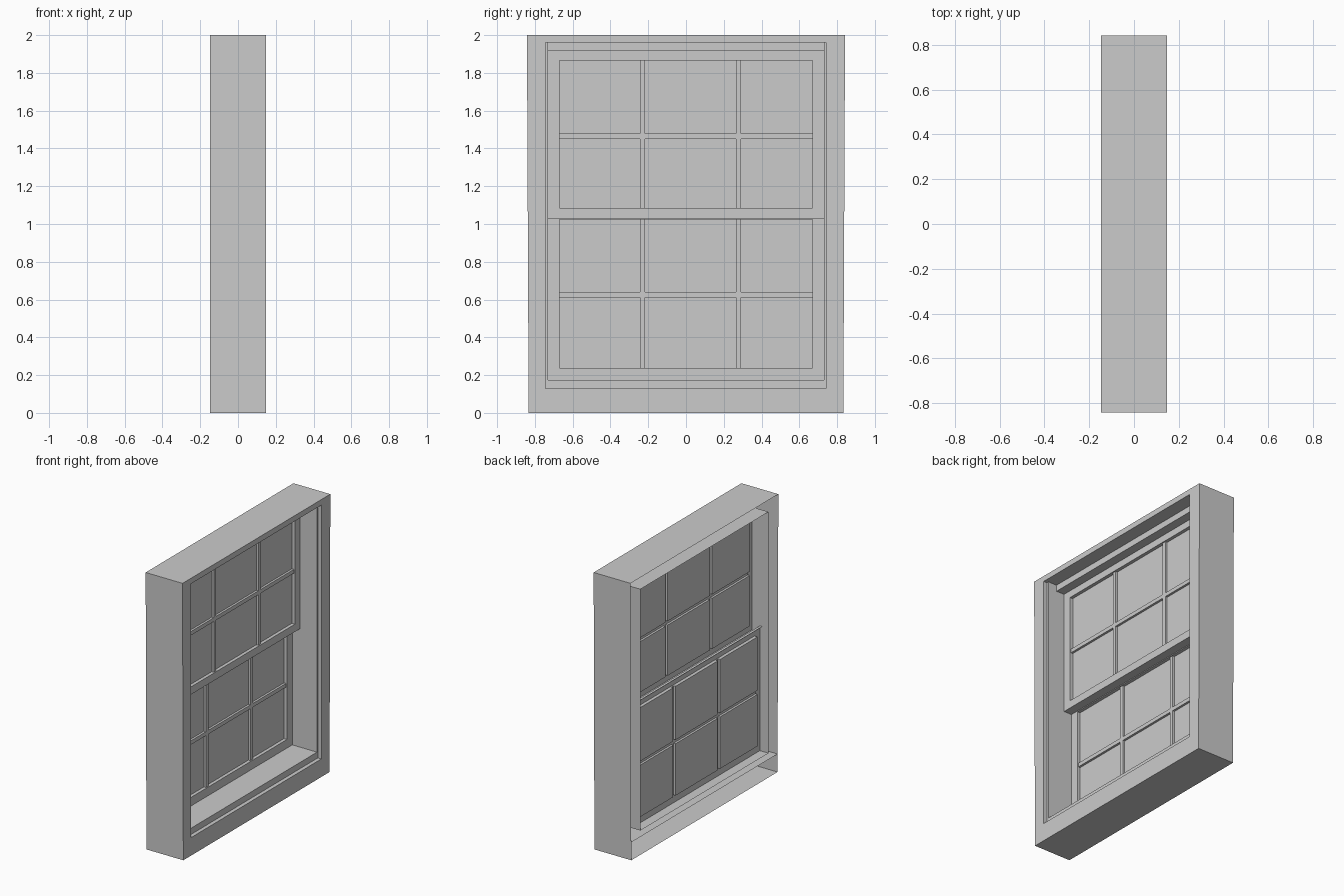
import bpy, bmesh

if "Cube" in bpy.data.objects:
    bpy.data.objects.remove(bpy.data.objects["Cube"])


def finish(bm, name):
    bmesh.ops.remove_doubles(bm, verts=bm.verts, dist=0.0005)
    bmesh.ops.recalc_face_normals(bm, faces=bm.faces)
    mesh = bpy.data.meshes.new(name)
    bm.to_mesh(mesh)
    bm.free()
    obj = bpy.data.objects.new(name, mesh)
    bpy.context.collection.objects.link(obj)
    return obj


def quad(bm, pts):
    """Add a quad unless it has no area."""
    f = bm.faces.new([bm.verts.new(p) for p in pts])
    if f.calc_area() < 1e-6:
        bmesh.ops.delete(bm, geom=[f], context='FACES')


def ring(x, y0, y1, z0, z1, flare=0.0):
    """Rectangle in the yz plane; flare widens the top."""
    return [(x, y0, z0), (x, y1, z0), (x, y1 + flare, z1), (x, y0 - flare, z1)]


def bridge(bm, rings):
    for a, b in zip(rings, rings[1:]):
        for i in range(4):
            j = (i + 1) % 4
            quad(bm, [a[i], a[j], b[j], b[i]])


def bars(bm, x_front, x_back, ys, zs):
    """Flat grid of glazing bars with a recessed pane in each hole."""
    for i in range(len(ys) - 1):
        for k in range(len(zs) - 1):
            cell = (ys[i], ys[i + 1], zs[k], zs[k + 1])
            if i % 2 == 0 and k % 2 == 0:
                bridge(bm, [ring(x_front, *cell), ring(x_back, *cell)])
                quad(bm, ring(x_back, *cell))
            else:
                quad(bm, ring(x_front, *cell))


# Outer frame: casing, stepped jambs, header and sill, open at the back
X = 0.147
bm = bmesh.new()
bridge(bm, [
    ring(-X, -0.833, 0.833, 0, 2, 0.009),
    ring(X, -0.833, 0.833, 0, 2, 0.009),
    ring(X, -0.745, 0.74, 0.13, 1.96),
    ring(0.119, -0.745, 0.74, 0.13, 1.96),
    ring(0.119, -0.73, 0.73, 0.175, 1.96),
    ring(0.05, -0.73, 0.73, 0.175, 1.96),
    ring(0.05, -0.73, 0.73, 0.175, 1.915),
    ring(-X, -0.73, 0.73, 0.175, 1.915),
])
finish(bm, "window_frame")

# Sill board inside the hollow frame
bm = bmesh.new()
quad(bm, [(-X, -0.833, 0.13), (0.119, -0.833, 0.13),
          (0.119, 0.833, 0.13), (-X, 0.833, 0.13)])
finish(bm, "sill_board")


# Sashes: rails and stiles, then three by two panes
def sash(name, x, depth, z0, z1, glass0, glass1, bar_z):
    bm = bmesh.new()
    opening = (-0.67, 0.67, glass0, glass1)
    bridge(bm, [ring(x - depth, -0.73, 0.73, z0, z1),
                ring(x, -0.73, 0.73, z0, z1),
                ring(x, *opening), ring(x - 0.008, *opening)])
    bars(bm, x - 0.008, x - 0.024,
         [-0.67, -0.243, -0.216, 0.264, 0.291, 0.67],
         [glass0, bar_z - 0.014, bar_z + 0.014, glass1])
    finish(bm, name)


sash("upper_sash", -0.015, 0.063, 1.03, 1.915, 1.085, 1.865, 1.464)
sash("lower_sash", -0.078, 0.02, 0.175, 1.075, 0.237, 1.025, 0.625)
